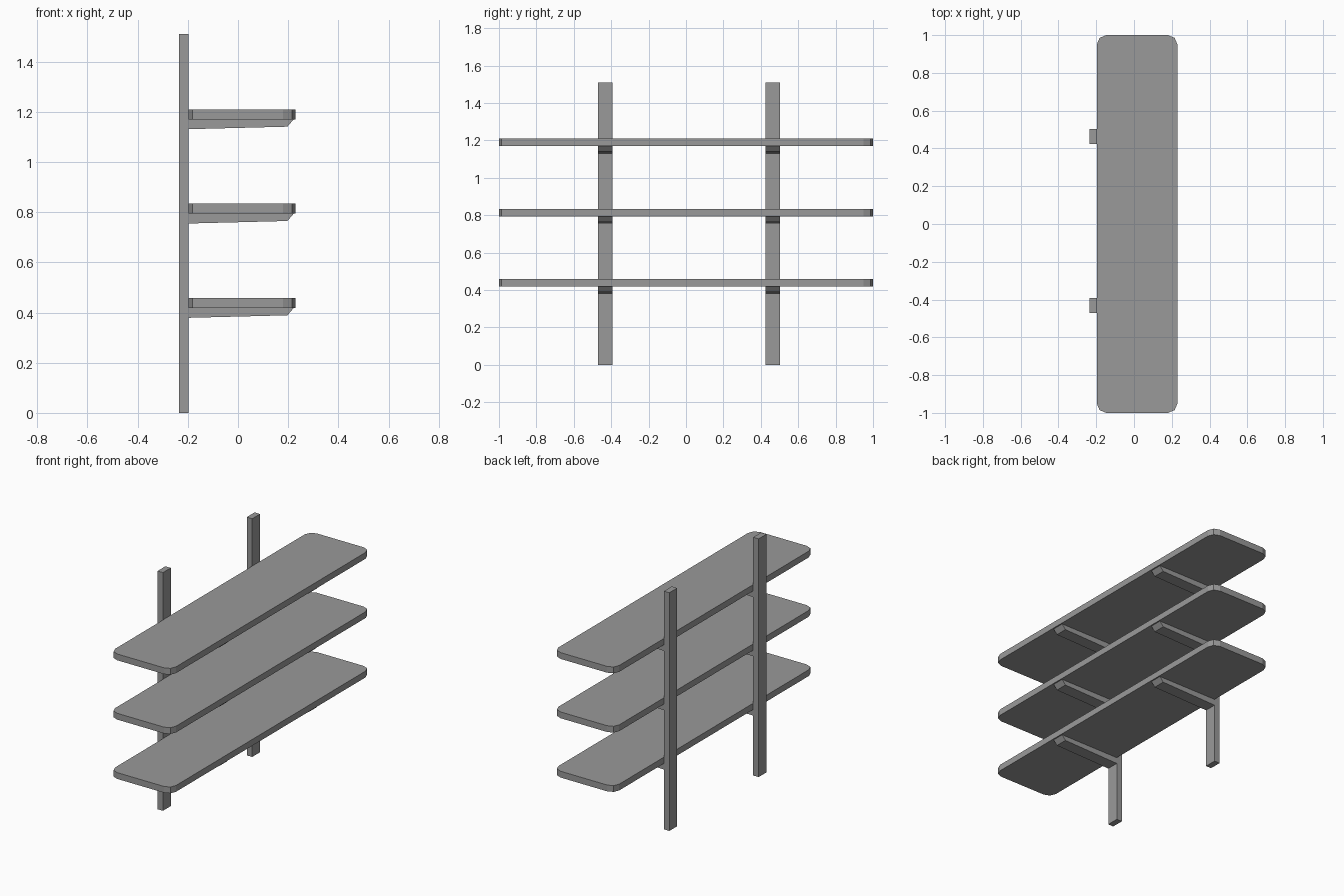
import bpy
import bmesh
import math

cube = bpy.data.objects.get("Cube")
if cube:
    bpy.data.objects.remove(cube, do_unlink=True)

grey = bpy.data.materials.new("plain grey")
grey.use_nodes = True
COLOR = (0.32, 0.32, 0.32, 1)
grey.diffuse_color = COLOR
grey.node_tree.nodes["Principled BSDF"].inputs["Base Color"].default_value = COLOR


def extrude(name, outline, offset):
    """Closed prism made by sweeping a planar outline along an offset."""
    bm = bmesh.new()
    face = bm.faces.new([bm.verts.new(p) for p in outline])
    swept = bmesh.ops.extrude_face_region(bm, geom=[face])["geom"]
    verts = [v for v in swept if isinstance(v, bmesh.types.BMVert)]
    bmesh.ops.translate(bm, verts=verts, vec=offset)
    bmesh.ops.recalc_face_normals(bm, faces=bm.faces)
    mesh = bpy.data.meshes.new(name)
    bm.to_mesh(mesh)
    bm.free()
    mesh.materials.append(grey)
    obj = bpy.data.objects.new(name, mesh)
    bpy.context.collection.objects.link(obj)
    return obj


BACK, WALL, FRONT = -0.235, -0.197, 0.23
HEIGHT, THICK, WIDTH, RADIUS = 1.51, 0.04, 0.078, 0.05
SHELVES = {"lower": 0.418, "middle": 0.794, "upper": 1.17}
POSTS = {"front": -0.431, "rear": 0.463}


def shelf_outline(z):
    """Rectangle with corners rounded in two facets."""
    points = []
    centres = [(FRONT - RADIUS, 1 - RADIUS), (WALL + RADIUS, 1 - RADIUS),
               (WALL + RADIUS, RADIUS - 1), (FRONT - RADIUS, RADIUS - 1)]
    for corner, (cx, cy) in enumerate(centres):
        for step in range(3):
            a = math.radians(90 * corner + 45 * step)
            points.append((cx + RADIUS * math.cos(a), cy + RADIUS * math.sin(a), z))
    return points


# Shelf boards
for level, z in SHELVES.items():
    extrude(f"{level}_shelf", shelf_outline(z), (0, 0, THICK))

for side, y in POSTS.items():
    y0 = y - WIDTH / 2
    # Wall posts
    post = [(BACK, y0, 0), (WALL, y0, 0), (WALL, y0, HEIGHT), (BACK, y0, HEIGHT)]
    extrude(f"{side}_post", post, (0, WIDTH, 0))
    # Tapered brackets with a slanted nose under each shelf
    for level, z in SHELVES.items():
        profile = [(WALL, y0, z), (WALL, y0, z - 0.039),
                   (0.197, y0, z - 0.029), (0.222, y0, z)]
        extrude(f"{side}_{level}_bracket", profile, (0, WIDTH, 0))
